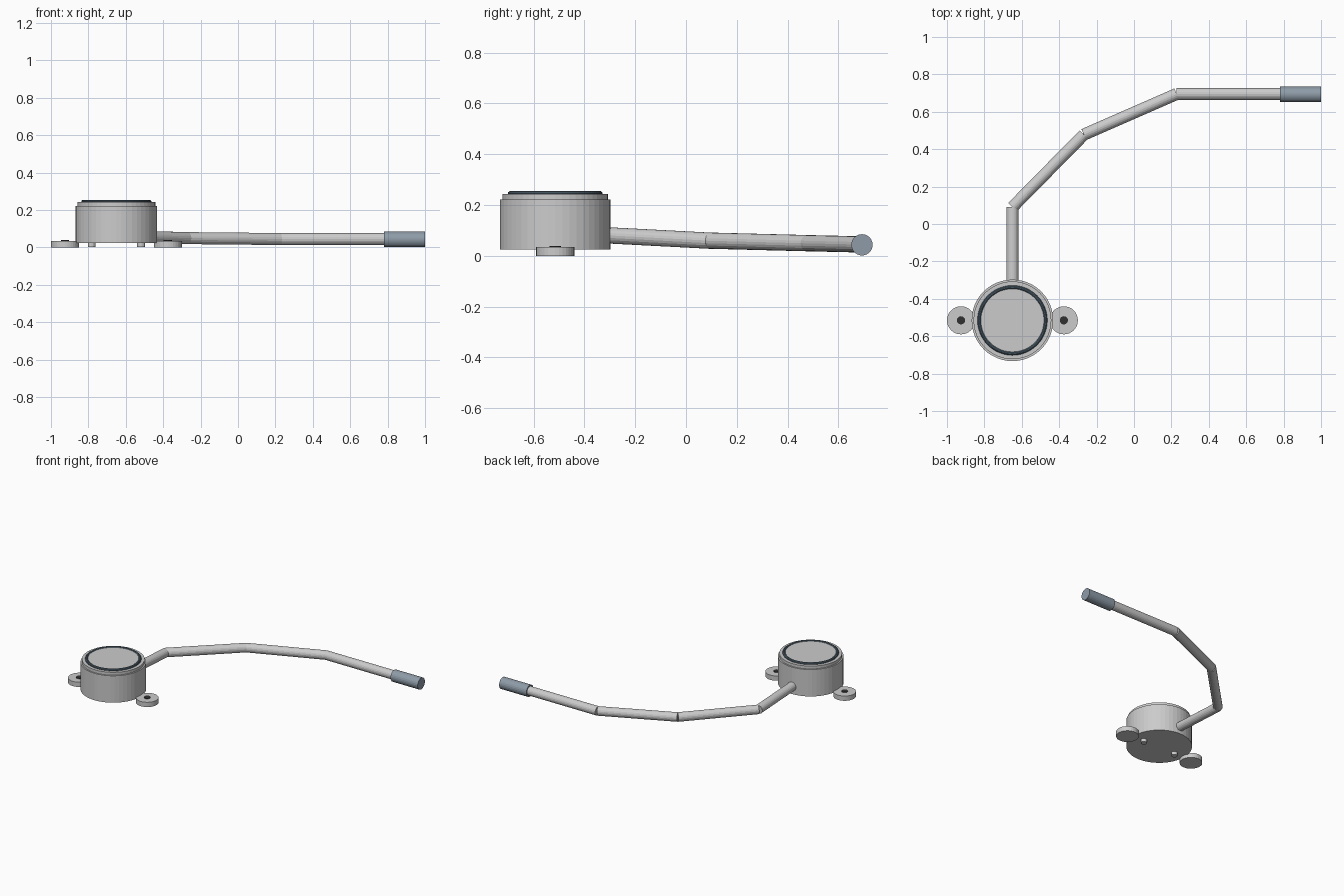
import bpy
from mathutils import Vector

if "Cube" in bpy.data.objects:
    bpy.data.objects.remove(bpy.data.objects["Cube"])

CX, CY = -0.65, -0.515   # sensor housing axis


def material(name, rgb):
    m = bpy.data.materials.new(name)
    m.diffuse_color = (*rgb, 1)
    m.use_nodes = True
    m.node_tree.nodes["Principled BSDF"].inputs["Base Color"].default_value = m.diffuse_color
    return m


blue_grey = material("blue_grey", (0.27, 0.33, 0.39))
seal_dark = material("seal_dark", (0.09, 0.14, 0.18))
dark = material("dark", (0.03, 0.03, 0.03))


def rod(name, a, b, r, sides=32, mat=None):
    """Capped cylinder running from point a to point b."""
    a, b = Vector(a), Vector(b)
    d = b - a
    bpy.ops.mesh.primitive_cylinder_add(
        vertices=sides, radius=r, depth=d.length, location=(a + b) / 2,
        rotation=d.to_track_quat('Z', 'Y').to_euler())
    ob = bpy.context.object
    ob.name = name
    if mat:
        ob.data.materials.append(mat)
    return ob


def disc(name, x, z0, z1, r, sides=32, mat=None):
    return rod(name, (x, CY, z0), (x, CY, z1), r, sides, mat)


# Round housing, stepped rim and face plate
disc("housing", CX, 0.025, 0.222, 0.218, 48)
disc("rim", CX, 0.222, 0.243, 0.208, 48)
disc("face_plate", CX, 0.243, 0.25, 0.17, 48)

# Seal ring around the face plate
bpy.ops.mesh.primitive_torus_add(
    major_segments=48, minor_segments=10, major_radius=0.177,
    minor_radius=0.010, location=(CX, CY, 0.245))
ring = bpy.context.object
ring.name = "seal_ring"
ring.data.materials.append(seal_dark)

# Mounting ears with screws, and contact pins underneath
for side, s in (("left", -1), ("right", 1)):
    disc(side + "_ear", CX + s * 0.275, 0.0, 0.035, 0.075)
    disc(side + "_screw", CX + s * 0.275, 0.03, 0.039, 0.022, 20, dark)
    disc(side + "_pin", CX + s * 0.132, 0.002, 0.03, 0.021, 16)

# Cable made of straight lengths
path = [(CX, -0.33, 0.082), (CX, 0.09, 0.06), (-0.268, 0.478, 0.05),
        (0.228, 0.695, 0.045), (0.80, 0.695, 0.045)]
for i, (a, b) in enumerate(zip(path, path[1:])):
    rod(f"cable_{i + 1}", a, b, 0.032, 20)

# Plug at the cable end
rod("plug", (0.78, 0.693, 0.0435), (1.0, 0.693, 0.0435), 0.042, 24, blue_grey)
